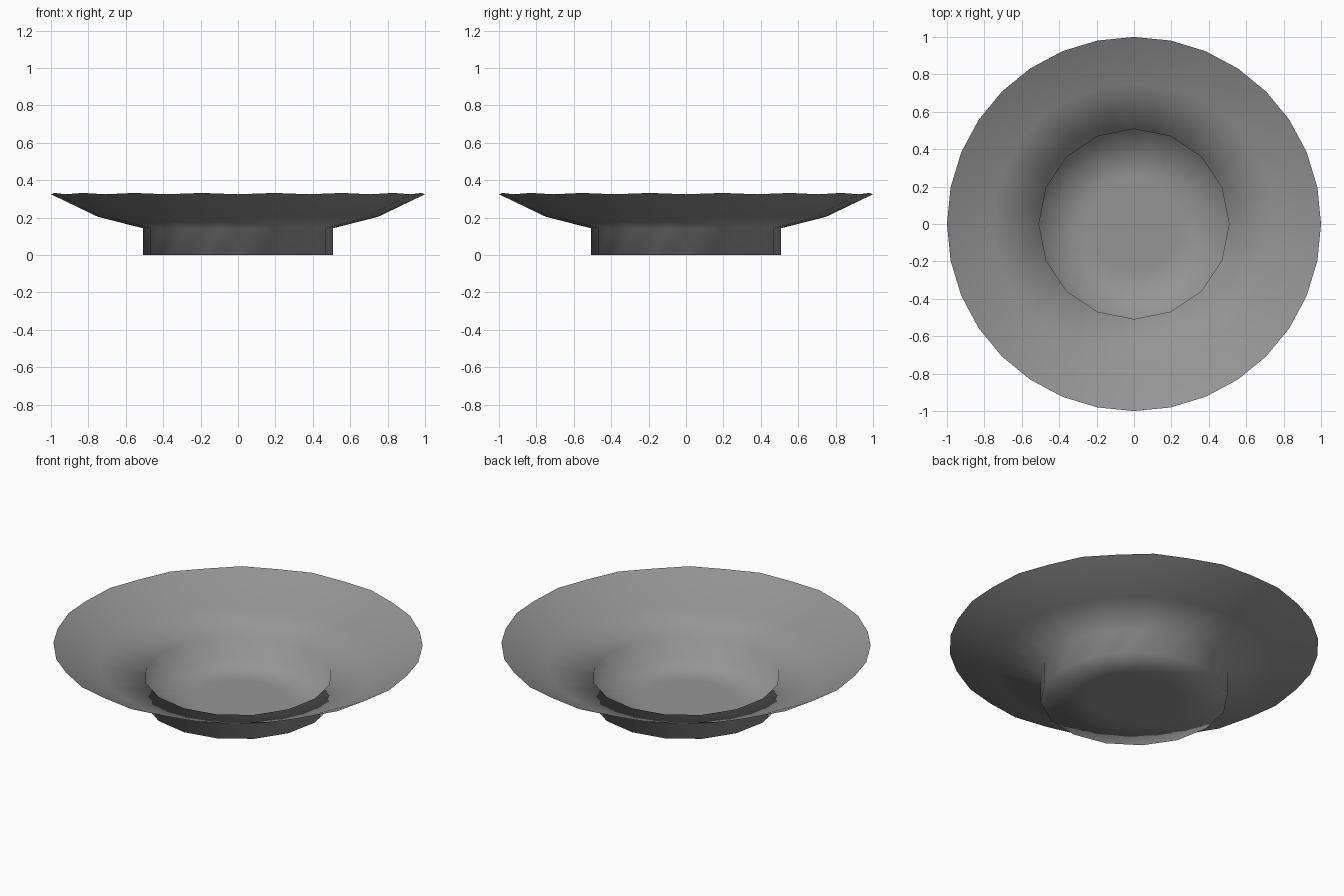
import bpy, bmesh
from math import sin, cos, pi

if "Cube" in bpy.data.objects:
    bpy.data.objects.remove(bpy.data.objects["Cube"])

SIDES = 32
bm = bmesh.new()


def ring(r, z, odd_r=None, odd_z=None):
    """Ring of vertices; every second one may have its own radius and height."""
    verts = []
    for i in range(SIDES):
        odd = i % 2
        rr = odd_r if odd and odd_r is not None else r
        zz = odd_z if odd and odd_z is not None else z
        a = 2 * pi * i / SIDES
        verts.append(bm.verts.new((rr * cos(a), rr * sin(a), zz)))
    return verts


# The foot is 16-sided: its odd vertices sit on the middle of each side
foot_r = 0.508
chord = cos(pi / 16)

rings = [
    ring(0.25, 0.0, 0.25 * chord),         # middle of the floor
    ring(foot_r, 0.0, foot_r * chord),     # floor edge
    ring(foot_r, 0.143, foot_r * chord),   # top of the foot wall
    ring(0.75, 0.205),                     # bend in the dish
    ring(1.0, 0.325, 1.0, 0.332),          # gently wavy rim
]

# Closed floor, foot wall and flared dish as one thin shell, facing outward
centre = bm.verts.new((0, 0, 0))
for i in range(SIDES):
    j = (i + 1) % SIDES
    bm.faces.new((centre, rings[0][j], rings[0][i]))
    for low, high in zip(rings, rings[1:]):
        bm.faces.new((low[i], low[j], high[j], high[i]))

for f in bm.faces:
    f.smooth = True

mesh = bpy.data.meshes.new("dish")
bm.to_mesh(mesh)
bm.free()
dish = bpy.data.objects.new("dish", mesh)
bpy.context.collection.objects.link(dish)

# Dark grey finish
grey = bpy.data.materials.new("dark_grey")
grey.diffuse_color = (0.3, 0.3, 0.3, 1)
grey.use_nodes = True
grey.node_tree.nodes["Principled BSDF"].inputs["Base Color"].default_value = grey.diffuse_color
mesh.materials.append(grey)
